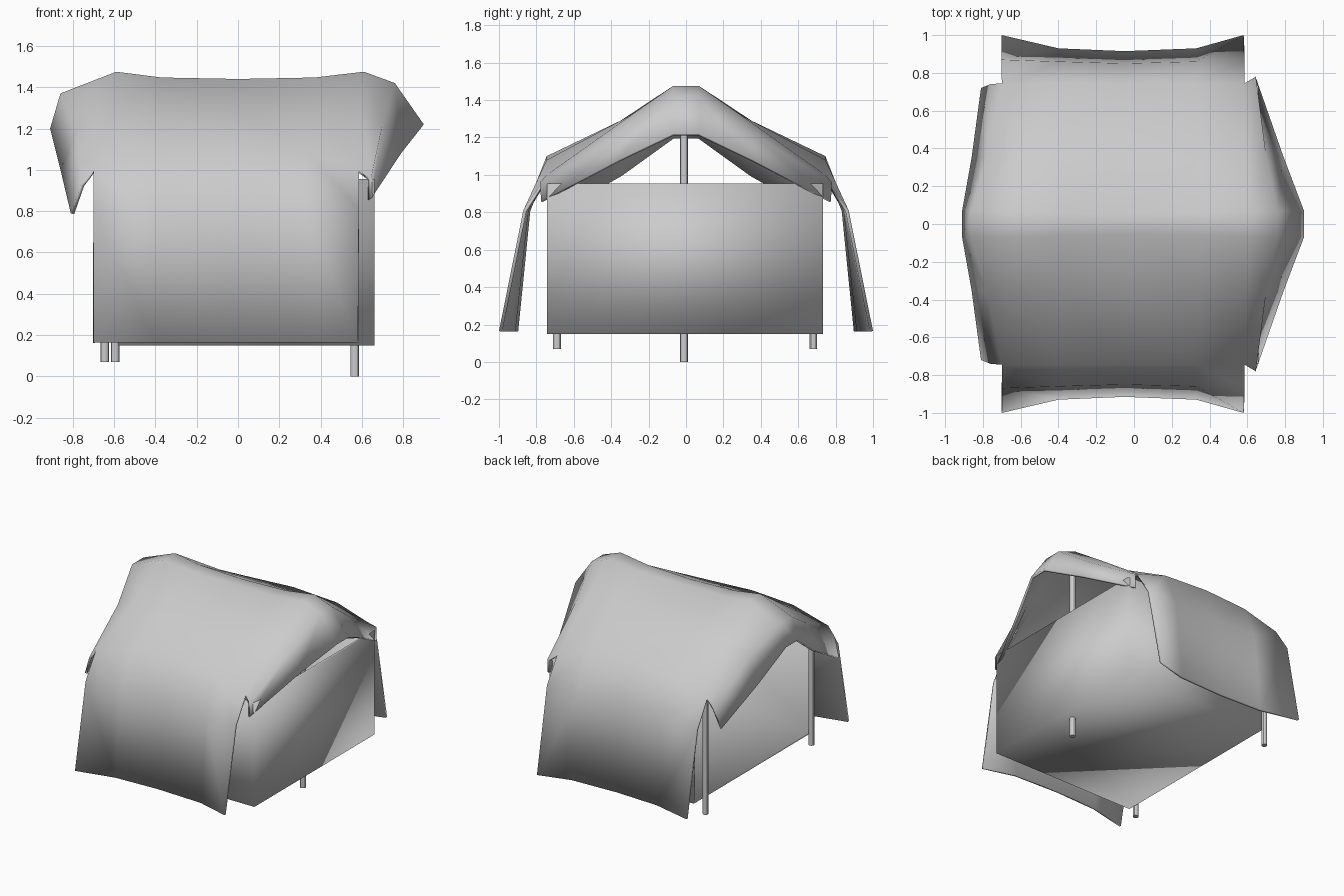
import bpy, bmesh

if "Cube" in bpy.data.objects:
    bpy.data.objects.remove(bpy.data.objects["Cube"])


def finish(bm, name, thickness):
    """Turn a bmesh into a smooth thin cloth object."""
    bmesh.ops.recalc_face_normals(bm, faces=bm.faces)
    me = bpy.data.meshes.new(name)
    bm.to_mesh(me)
    bm.free()
    for p in me.polygons:
        p.use_smooth = True
    ob = bpy.data.objects.new(name, me)
    bpy.context.collection.objects.link(ob)
    mod = ob.modifiers.new("thickness", 'SOLIDIFY')
    mod.thickness = thickness
    mod.offset = -1
    return ob


# Roof canopy: cross-section columns along x, each from ridge down one side.
# The two outer columns at each end are short: they form the gable flaps.
columns = [
    [(-.91, .07, 1.20), (-.86, .35, 1.0), (-.81, .72, .79)],
    [(-.86, .07, 1.37), (-.78, .36, 1.19), (-.76, .74, .93)],
    [(-.59, .07, 1.475), (-.62, .35, 1.28), (-.70, .745, 1.0), (-.70, .87, .81), (-.70, 1.0, .165)],
    [(-.37, .06, 1.447), (-.38, .35, 1.29), (-.40, .745, 1.08), (-.40, .86, .81), (-.40, .93, .165)],
    [(0, .05, 1.44), (-.02, .35, 1.29), (-.05, .745, 1.10), (-.05, .85, .81), (-.05, .915, .165)],
    [(.37, .06, 1.447), (.36, .35, 1.29), (.33, .745, 1.08), (.33, .86, .81), (.33, .93, .165)],
    [(.61, .07, 1.475), (.60, .35, 1.28), (.585, .745, 1.0), (.585, .87, .81), (.58, 1.0, .165)],
    [(.76, .07, 1.42), (.70, .36, 1.22), (.645, .78, .96)],
    [(.90, .07, 1.22), (.79, .36, 1.08), (.645, .775, .86)],
]
bm = bmesh.new()
sides = []
for s in (-1, 1):
    sides.append([[bm.verts.new((x, s * y, z)) for x, y, z in col] for col in columns])
for i in range(len(columns) - 1):
    for side in sides:
        a, b = side[i], side[i + 1]
        for j in range(min(len(a), len(b)) - 1):
            bm.faces.new((a[j], b[j], b[j + 1], a[j + 1]))
    f, k = sides
    bm.faces.new((f[i][0], f[i + 1][0], k[i + 1][0], k[i][0]))
bm.normal_update()
roof = finish(bm, "cloth_roof", 0.018)
# make sure the thickness goes inward (ridge normals point up)
if max(roof.data.polygons, key=lambda p: p.center.z).normal.z < 0:
    roof.data.flip_normals()

# Inner tub: floor with front, back and right walls, open at top and left
x0, x1, y0, y1, z0, z1 = -.58, .66, -.742, .732, .15, .955
bm = bmesh.new()
lo = [bm.verts.new(p) for p in ((x0, y0, z0), (x1, y0, z0), (x1, y1, z0), (x0, y1, z0))]
hi = [bm.verts.new((v.co.x, v.co.y, z1)) for v in lo]
bm.faces.new(lo[::-1])
for i in range(3):
    bm.faces.new((lo[i], lo[i + 1], hi[i + 1], hi[i]))
tub = finish(bm, "inner_walls_and_floor", 0.018)
if min(tub.data.polygons, key=lambda p: p.center.z).normal.z > 0:
    tub.data.flip_normals()

# Poles: two at the open end, one centre pole at the closed end
for name, x, y, b, t in (("front_left_pole", -.595, -.69, .07, 1.0),
                         ("back_left_pole", -.645, .68, .07, 1.0),
                         ("right_centre_pole", .565, -.01, 0, 1.43)):
    bpy.ops.mesh.primitive_cylinder_add(vertices=12, radius=.021, depth=t - b,
                                        location=(x, y, (b + t) / 2))
    bpy.context.object.name = name
    bpy.ops.object.shade_smooth_by_angle()
